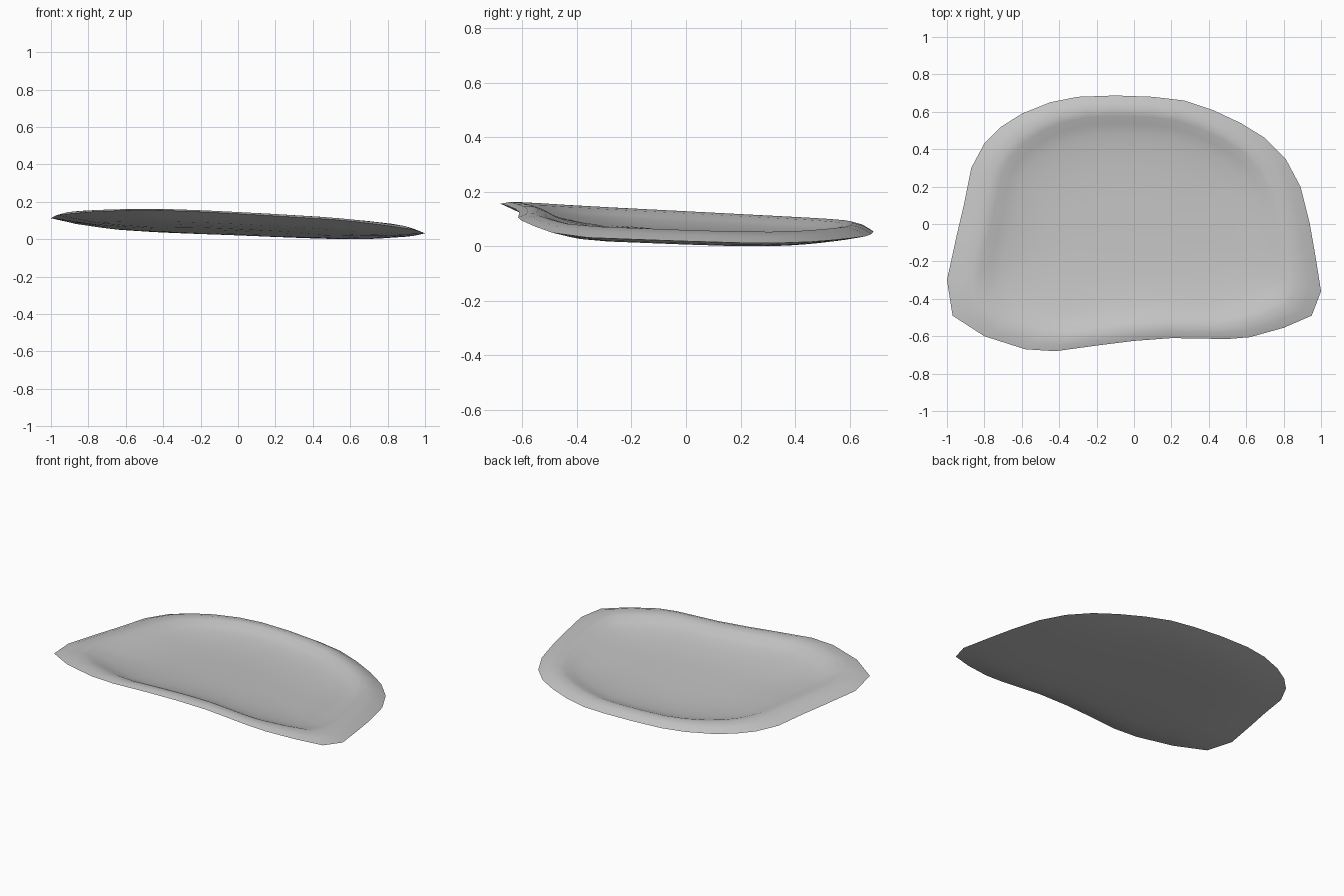
import bpy
import bmesh

cube = bpy.data.objects.get("Cube")
if cube:
    bpy.data.objects.remove(cube, do_unlink=True)

# Outer edge of the dish, clockwise from the right front corner
OUTLINE = [
    (-1, -.3), (-.95, -.07), (-.91, .1), (-.87, .3), (-.8, .43), (-.71, .52),
    (-.6, .59), (-.45, .65), (-.3, .68), (-.1, .687), (.1, .68), (.27, .66),
    (.42, .61), (.57, .54), (.7, .46), (.81, .35), (.89, .2), (.94, 0),
    (.97, -.17), (1, -.36), (.95, -.49), (.8, -.555), (.62, -.605),
    (.5, -.615), (.2, -.61), (0, -.625), (-.2, -.65), (-.42, -.68),
    (-.58, -.67), (-.8, -.6), (-.97, -.49),
]

# Cross-sections from rim to middle: x scale, y scale, height above the base
# sheet, and how far the ring follows the raised front edge
RIM = (1, 1, 0, 1)
TOP = [
    (.94, .95, .019, .5), (.87, .89, .029, 0), (.82, .84, .021, 0),
    (.77, .78, .002, 0), (.7, .7, -.013, 0), (.62, .58, -.025, 0),
    (.52, .42, -.035, 0), (.3, .22, -.038, 0),
]
UNDERSIDE = [
    (.94, .95, -.009, .8), (.87, .88, -.02, .4), (.78, .79, -.032, 0),
    (.64, .64, -.042, 0), (.46, .46, -.048, 0), (.25, .25, -.05, 0),
]


def base_height(x, y):
    """Tilted, slightly drooping sheet that the dish follows."""
    return .093 - .042 * x - .054 * y - .032 * x * x


def make_material(name, colour):
    material = bpy.data.materials.new(name)
    material.use_nodes = True
    material.diffuse_color = colour
    shader = next(n for n in material.node_tree.nodes if n.type == "BSDF_PRINCIPLED")
    shader.inputs["Base Color"].default_value = colour
    return material


def add_ring(bm, scale_x, scale_y, rise, follow):
    ring = []
    for px, py in OUTLINE:
        x, y = px * scale_x, py * scale_y
        lift = follow * .08 * max(0, -py - .42)
        ring.append(bm.verts.new((x, y, base_height(x, y) + rise + lift)))
    return ring


def add_surface(bm, rim, section):
    """Fill from the rim to the middle along a cross-section."""
    rings = [rim] + [add_ring(bm, *row) for row in section]
    count = len(rim)
    for outer, inner in zip(rings, rings[1:]):
        for i in range(count):
            j = (i + 1) % count
            bm.faces.new((outer[i], inner[i], inner[j], outer[j]))
    middle = bm.verts.new((0, 0, base_height(0, 0) + section[-1][2]))
    for i in range(count):
        bm.faces.new((rings[-1][i], middle, rings[-1][(i + 1) % count]))


def build_dish(name, material):
    bm = bmesh.new()

    # Hollowed top and rounded underside meet at a thin rim
    rim = add_ring(bm, *RIM)
    add_surface(bm, rim, TOP)
    add_surface(bm, rim, UNDERSIDE)
    bmesh.ops.recalc_face_normals(bm, faces=bm.faces[:])

    # Rest the dish on the ground
    lowest = min(v.co.z for v in bm.verts)
    bmesh.ops.translate(bm, verts=bm.verts[:], vec=(0, 0, -lowest))

    mesh = bpy.data.meshes.new(name)
    bm.to_mesh(mesh)
    bm.free()
    mesh.materials.append(material)
    dish = bpy.data.objects.new(name, mesh)
    bpy.context.collection.objects.link(dish)

    # Smooth shading with sharp edges kept at the rim
    bpy.ops.object.select_all(action="DESELECT")
    dish.select_set(True)
    bpy.context.view_layer.objects.active = dish
    bpy.ops.object.shade_smooth_by_angle()


build_dish("shallow_dish", make_material("light grey", (.55, .55, .55, 1)))
